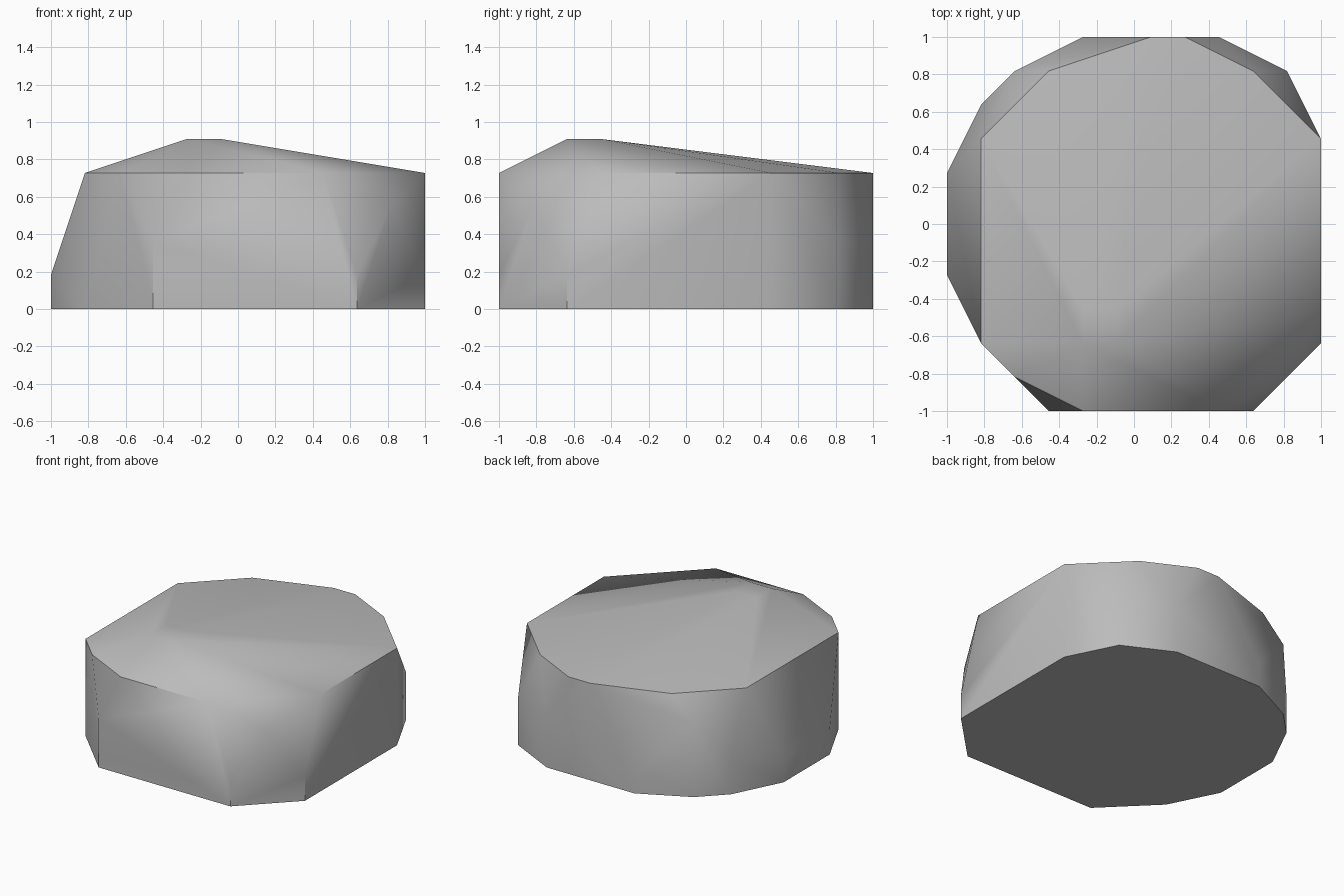
import bpy
import bmesh
import math

default_cube = bpy.data.objects.get("Cube")
if default_cube:
    bpy.data.objects.remove(default_cube, do_unlink=True)

UNIT = 1 / 11          # the boulder is chiselled on a coarse grid
RIM_HEIGHT = 8
PEAK_HEIGHT = 10

# Stone material
stone = bpy.data.materials.new("grey_stone")
stone.use_nodes = True
stone_colour = (0.5, 0.5, 0.5, 1)
stone.diffuse_color = stone_colour
stone.node_tree.nodes["Principled BSDF"].inputs["Base Color"].default_value = stone_colour

# Footprint corners, each with the height of the upright wall above it
footprint = [
    (-5, -11, 4), (7, -11, 2), (9, -9, 6), (11, -7, 2), (11, 5, 8),
    (9, 9, 4), (5, 11, 4), (-3, 11, 2), (-7, 9, 6), (-9, 7, 3),
    (-11, 3, 2), (-11, -3, 2), (-9, -7, 8), (-7, -9, 8),
]

# Level rim around the crown
rim = [
    (-3, -11), (5, -11), (11, -5), (11, 5), (7, 9), (3, 11),
    (1, 11), (-5, 9), (-9, 5), (-9, -7), (-7, -9),
]

# Small raised peak, set off centre
peak = [(x, y) for x in (-3, -1) for y in (-7, -5)]

corners = set()
for x, y, wall in footprint:
    corners.update([(x, y, 0), (x, y, wall)])
corners.update((x, y, RIM_HEIGHT) for x, y in rim)
corners.update((x, y, PEAK_HEIGHT) for x, y in peak)

# Wrap the corners in a convex faceted skin
bm = bmesh.new()
for corner in sorted(corners):
    bm.verts.new([value * UNIT for value in corner])
bmesh.ops.convex_hull(bm, input=bm.verts[:])
loose = [v for v in bm.verts if not v.link_faces]
bmesh.ops.delete(bm, geom=loose, context="VERTS")
bmesh.ops.dissolve_limit(bm, angle_limit=math.radians(1),
                         verts=bm.verts[:], edges=bm.edges[:])
bmesh.ops.recalc_face_normals(bm, faces=bm.faces[:])

mesh = bpy.data.meshes.new("boulder")
bm.to_mesh(mesh)
bm.free()
mesh.materials.append(stone)
boulder = bpy.data.objects.new("boulder", mesh)
bpy.context.collection.objects.link(boulder)

# Soft shading on shallow facets, crisp edges elsewhere
bpy.ops.object.select_all(action="DESELECT")
boulder.select_set(True)
bpy.context.view_layer.objects.active = boulder
bpy.ops.object.shade_smooth_by_angle(angle=math.radians(40))
